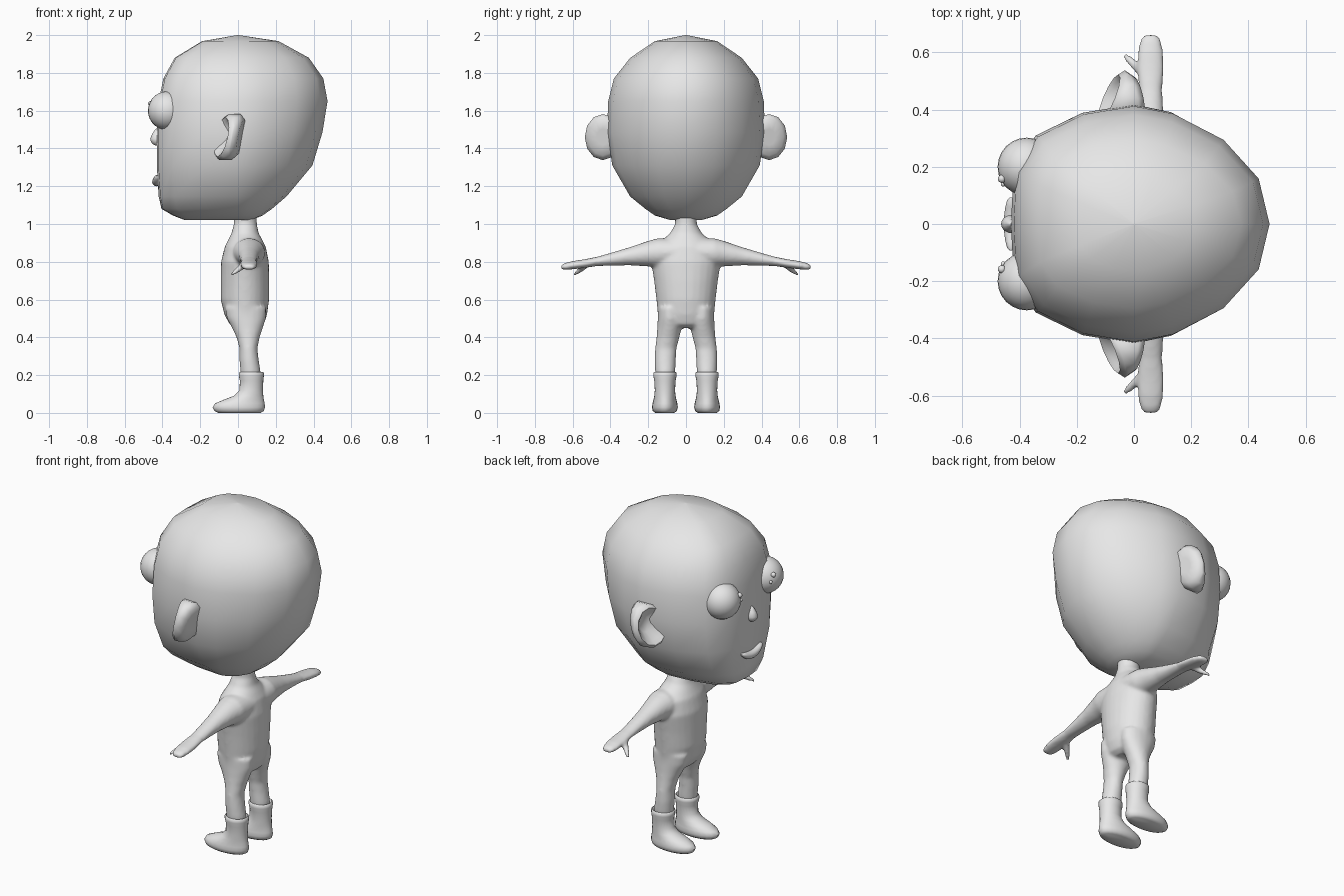
import bpy, bmesh, math
from mathutils import Vector

grey = bpy.data.materials.new("light_grey")
grey.diffuse_color = (0.8, 0.8, 0.8, 1)


def finish(bm, name, angle=50):
    bmesh.ops.recalc_face_normals(bm, faces=bm.faces)
    me = bpy.data.meshes.new(name)
    bm.to_mesh(me)
    bm.free()
    me.materials.append(grey)
    me.shade_smooth()
    me.set_sharp_from_angle(angle=math.radians(angle))
    ob = bpy.data.objects.new(name, me)
    bpy.context.collection.objects.link(ob)
    return ob


def loft(bm, rings):
    """Skin closed rings of equal length and cap both ends."""
    vs = [[bm.verts.new(p) for p in r] for r in rings]
    n = len(vs[0])
    for a, b in zip(vs, vs[1:]):
        for i in range(n):
            j = (i + 1) % n
            bm.faces.new((a[i], a[j], b[j], b[i]))
    bm.faces.new(vs[0])
    bm.faces.new(vs[-1])


def ring(c, u, v, n=20):
    """Ellipse around c with half axes u and v."""
    c, u, v = Vector(c), Vector(u), Vector(v)
    return [c + u * math.cos(2 * math.pi * i / n) + v * math.sin(2 * math.pi * i / n)
            for i in range(n)]


def flat_ring(z, x0, x1, y0, y1, n=20):
    """Horizontal ellipse between the given limits."""
    return ring(((x0 + x1) / 2, (y0 + y1) / 2, z),
                ((x1 - x0) / 2, 0, 0), (0, (y1 - y0) / 2, 0), n)


def ball(name, c, r):
    bm = bmesh.new()
    bmesh.ops.create_uvsphere(bm, u_segments=24, v_segments=14, radius=r)
    bmesh.ops.translate(bm, verts=bm.verts, vec=c)
    return finish(bm, name)


# Head: faceted rings with a flattened face towards -x
half = [(1, 0), (.92, .385), (.66, .715), (.29, .935), (0, 1),
        (-.42, .93), (-.8, .74), (-.98, .45), (-1, 0)]
outline = half + [(x, -y) for x, y in half[-2:0:-1]]
head_rings = [  # z, front x, back x, half width
    (1.02, .28, .07, .08), (1.045, .345, .13, .165), (1.08, .405, .18, .215),
    (1.146, .42, .257, .296), (1.31, .43, .394, .39), (1.485, .43, .447, .418),
    (1.65, .42, .474, .412), (1.77, .395, .452, .382), (1.88, .335, .375, .295),
    (1.968, .19, .215, .165), (2.0, .004, .004, .004)]
bm = bmesh.new()
loft(bm, [[Vector((x * (xb if x > 0 else xf), y * w, z)) for x, y in outline]
          for z, xf, xb, w in head_rings])
finish(bm, "head", 60)

# Nose: small teardrop
bm = bmesh.new()
loft(bm, [ring((-.43, 0, z), (r, 0, 0), (0, r * .9, 0), 14) for z, r in
          ((1.415, .004), (1.422, .02), (1.435, .031), (1.452, .035),
           (1.475, .025), (1.495, .012), (1.505, .003))])
finish(bm, "nose")

# Mouth: upturned tapering lip
bm = bmesh.new()
loft(bm, [ring((-.43, y, 1.222 + 3.5 * y * y), (r, 0, 0), (0, 0, r * .9), 12)
          for y, r in ((-.093, .003), (-.085, .013), (-.06, .02), (-.03, .024), (0, .025),
                       (.03, .024), (.06, .02), (.085, .013), (.093, .003))])
finish(bm, "mouth")

# Torso, arms, legs and thumbs are merged into one smooth skin
body = bmesh.new()
loft(body, [flat_ring(z, x0, x1, -w, w, 28) for z, x0, x1, w in (
    (1.07, -.02, .10, .06), (1.0, -.022, .10, .057), (.95, -.035, .11, .085),
    (.92, -.05, .127, .12), (.88, -.07, .147, .165), (.8, -.09, .163, .185),
    (.7, -.092, .166, .169), (.6, -.092, .165, .157), (.52, -.072, .154, .149),
    (.47, -.045, .138, .138), (.45, -.02, .11, .11))])

for s, side in ((1, "left"), (-1, "right")):
    # Arm with mitten hand
    loft(body, [ring((.058, s * y, z), (rx, 0, 0), (0, 0, rz)) for y, z, rz, rx in (
        (.04, .85, .075, .09), (.15, .847, .078, .085), (.2, .843, .068, .072),
        (.3, .829, .048, .054), (.4, .813, .034, .045), (.47, .802, .025, .041),
        (.54, .79, .023, .048), (.6, .782, .022, .046), (.64, .775, .019, .039),
        (.662, .771, .012, .026))])
    # Thumb
    a, b = Vector((.035, s * .525, .785)), Vector((-.035, s * .592, .732))
    loft(body, [ring(a.lerp(b, t), (r * .7, s * r * .7, 0), (0, 0, r), 10)
                for t, r in ((0, .02), (.5, .017), (.8, .014), (1, .01))])
    # Leg
    loft(body, [flat_ring(z, x0, x1, s * y0, s * y1) for z, x0, x1, y0, y1 in (
        (.56, -.07, .15, .02, .15), (.5, -.06, .148, .018, .15),
        (.45, -.032, .132, .022, .152), (.4, -.008, .115, .035, .156),
        (.34, .008, .103, .05, .164), (.28, .008, .11, .054, .166),
        (.22, .012, .12, .056, .164), (.16, .02, .118, .065, .155))])

    # Boot
    bm = bmesh.new()
    loft(bm, [flat_ring(z, x0, x1, s * y0, s * y1, 24) for z, x0, x1, y0, y1 in (
        (0, -.105, .12, .062, .162), (.01, -.125, .136, .048, .176),
        (.03, -.134, .143, .043, .18), (.05, -.122, .141, .046, .177),
        (.07, -.075, .137, .051, .172), (.09, -.022, .134, .055, .168),
        (.12, .008, .132, .058, .165), (.17, .01, .134, .055, .168),
        (.195, .004, .137, .05, .173), (.212, .004, .137, .05, .173),
        (.217, .01, .131, .056, .167), (.2, .02, .12, .066, .157))])
    finish(bm, side + "_boot")

    # Eye with two small beads
    ball(side + "_eye", (-.375, s * .2, 1.6), .102)
    ball(side + "_eye_bead_large", (-.462, s * .158, 1.638), .014)
    ball(side + "_eye_bead_small", (-.457, s * .14, 1.6), .009)

    # Ear: cupped shell opening forwards and outwards
    rings = []
    for k, from_front, d in ((.35, False, 0), (.8, False, 0), (1, False, -.025),
                             (1, True, .015), (.86, True, 0), (.68, True, .015),
                             (.35, True, .05)):
        pts = []
        for i in range(12):
            t = 2 * math.pi * i / 12
            y = .44 + .096 * k * math.cos(t)
            z = 1.46 + .122 * k * math.sin(t)
            x = (-.088 + .4 * (y - .44)) if from_front else (.014 - .2 * (y - .44))
            pts.append(Vector((x + d + .2 * (z - 1.46), s * y, z)))
        rings.append(pts)
    bm = bmesh.new()
    loft(bm, rings)
    finish(bm, side + "_ear", 60)

skin = finish(body, "body", 180)
m = skin.modifiers.new("merge", 'REMESH')
m.mode = 'VOXEL'
m.voxel_size = .009
m.use_smooth_shade = True
m = skin.modifiers.new("soften", 'SMOOTH')
m.factor = .5
m.iterations = 8
